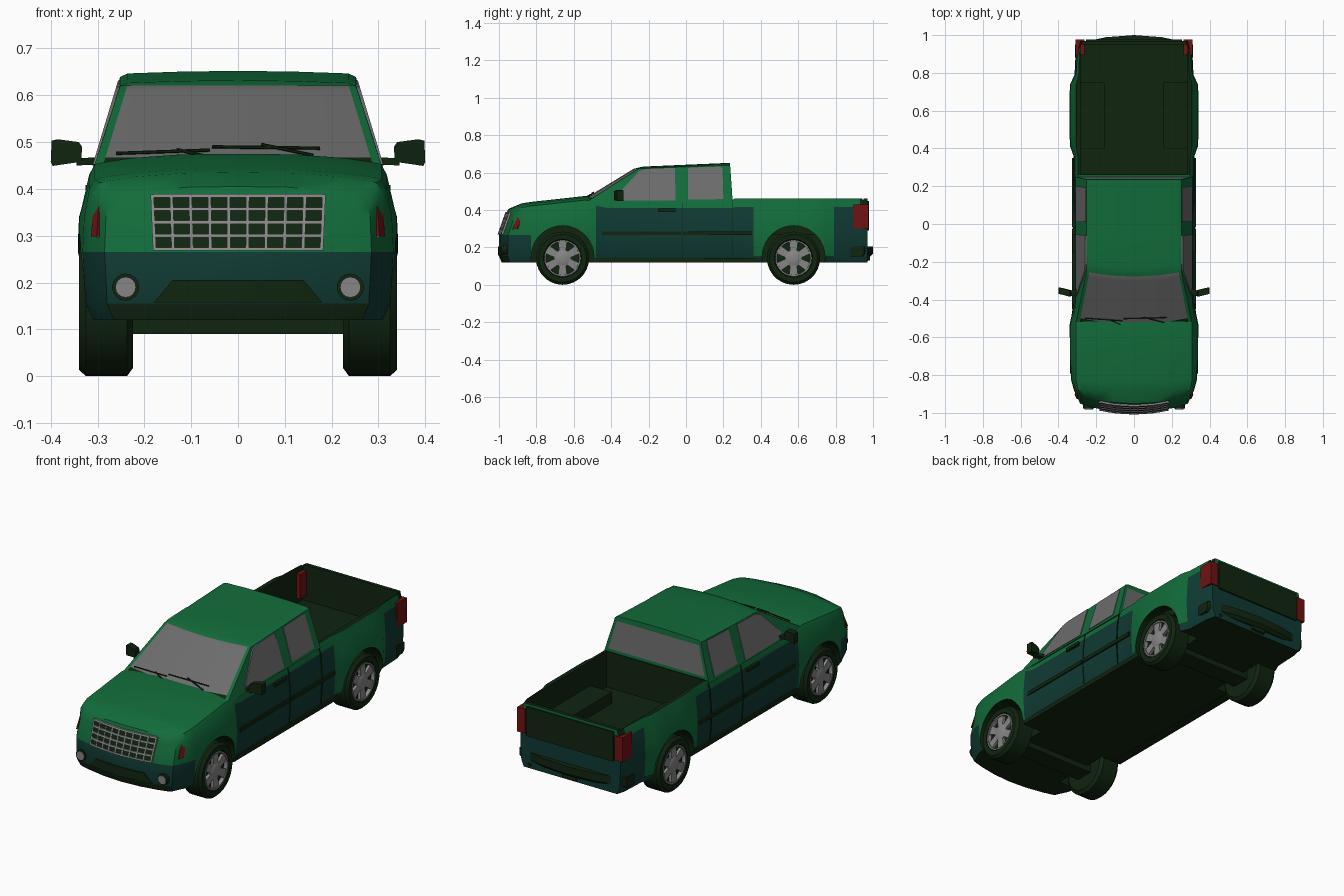
import bpy, bmesh, math
from mathutils import Vector, Matrix

if "Cube" in bpy.data.objects:
    bpy.data.objects.remove(bpy.data.objects["Cube"])

def mat(name, *c):
    m = bpy.data.materials.new(name)
    m.diffuse_color = (*c, 1)
    m.use_nodes = True
    m.node_tree.nodes["Principled BSDF"].inputs["Base Color"].default_value = m.diffuse_color
    return m

GREEN = mat("green paint", 0.006, 0.15, 0.043)
TEAL = mat("dark teal paint", 0.005, 0.042, 0.033)
DARK = mat("dark trim", 0.005, 0.018, 0.005)
GLASS = mat("grey glass", 0.15, 0.15, 0.15)
METAL = mat("grey metal", 0.24, 0.24, 0.24)
RED = mat("red lamp", 0.16, 0.006, 0.006)
MATS = [GREEN, TEAL, DARK, GLASS, METAL, RED]

def finish(name, bm, m=None):
    bmesh.ops.recalc_face_normals(bm, faces=bm.faces)
    me = bpy.data.meshes.new(name)
    bm.to_mesh(me)
    bm.free()
    for k in ([m] if m else MATS):
        me.materials.append(k)
    ob = bpy.data.objects.new(name, me)
    bpy.context.collection.objects.link(ob)
    return ob

def shell(name, us, vs, ts, fn, m=None):
    """Closed skin of a box lattice, each point placed by fn(u, v, t)."""
    bm, cache = bmesh.new(), {}
    def p(*k):
        if k not in cache:
            cache[k] = bm.verts.new(fn(us[k[0]], vs[k[1]], ts[k[2]]))
        return cache[k]
    n = (len(us) - 1, len(vs) - 1, len(ts) - 1)
    for ax in range(3):
        a, b = (ax + 1) % 3, (ax + 2) % 3
        for end in (0, n[ax]):
            for i in range(n[a]):
                for j in range(n[b]):
                    quad = []
                    for di, dj in ((0, 0), (1, 0), (1, 1), (0, 1)):
                        k = [0, 0, 0]
                        k[ax], k[a], k[b] = end, i + di, j + dj
                        quad.append(p(*k))
                    bm.faces.new(quad)
    return finish(name, bm, m)

def box(name, x, y, z, m):
    return shell(name, x, z, y, lambda a, b, c: (a, c, b), m)

def panel(name, cols, shift, m):
    """Thin strip: cols are (low, high) outer points, shift points inward."""
    bm, s = bmesh.new(), Vector(shift)
    rings = [[bm.verts.new(q) for q in (Vector(a), Vector(b), Vector(b) + s, Vector(a) + s)] for a, b in cols]
    for r, q in zip(rings, rings[1:]):
        for i in range(4):
            bm.faces.new((r[i], r[(i + 1) % 4], q[(i + 1) % 4], q[i]))
    bm.faces.new(rings[0])
    bm.faces.new(rings[-1])
    return finish(name, bm, m)

def prism(name, pts, vec, m):
    bm = bmesh.new()
    f = bm.faces.new([bm.verts.new(q) for q in pts])
    g = bmesh.ops.extrude_face_region(bm, geom=[f])
    bmesh.ops.translate(bm, vec=vec, verts=[e for e in g["geom"] if isinstance(e, bmesh.types.BMVert)])
    # extrude keeps the source face, so the prism is closed
    return finish(name, bm, m)

def rod(name, p, q, r, m, seg=8):
    p, q = Vector(p), Vector(q)
    d = q - p
    bm = bmesh.new()
    bmesh.ops.create_cone(bm, cap_ends=True, segments=seg, radius1=r, radius2=r, depth=d.length,
                          matrix=Matrix.Translation((p + q) / 2) @ d.to_track_quat('Z', 'Y').to_matrix().to_4x4())
    return finish(name, bm, m)

# ---- lower body hull: rows are (y, half width, top height)
ROWS = [(-.99, .285, .405), (-.88, .318, .435), (-.83, .332, .443), (-.70, .342, .457), (-.54, .342, .475),
        (-.48, .33, .468), (-.42, .322, .455), (0, .322, .455), (.25, .32, .455), (.26, .32, .46),
        (.36, .32, .46), (.41, .338, .46), (.5, .343, .46), (.66, .343, .46), (.74, .338, .46),
        (.79, .315, .46), (.93, .308, .46), (.97, .295, .46)]
US = [-1, -.93, -.75, -.4, 0, .4, .75, .93, 1]

def front_y(x, z):
    return -1 + .6 * x * x + .35 * max(0, z - .265) + .4 * max(0, .155 - z)

def side(w, top, v):
    z = (.12, .155, .265, .34, top - .045, top)[v]
    x = (.93 * w, .98 * w, w, .99 * w, min(.97 * w, .318), min(.93 * w, .306))[v]
    return x, z

def hull(u, v, t):
    y, w, top = t
    x, z = side(w, top, v)
    x *= u
    if v == 5 and y < -.45:
        z -= .022 * abs(u) ** 3
    if t is ROWS[0]:
        y = front_y(x, z)
    return x, y, z

body = shell("body", US, range(6), ROWS, hull)

# ---- cut the wheel arches and the cargo bed
WHEELS_Y = (-.66, .575)
cutters = [box("bed_cutter", (-.283, .283), (.262, .95), (.27, .6), DARK)]
for s in (-1, 1):
    for wy in WHEELS_Y:
        cutters.append(rod("arch_cutter", (s * .2, wy, .148), (s * .42, wy, .148), .168, DARK, 36))
bpy.context.view_layer.objects.active = body
for c in cutters:
    mod = body.modifiers.new("cut", 'BOOLEAN')
    mod.operation, mod.solver, mod.object = 'DIFFERENCE', 'EXACT', c
    bpy.ops.object.modifier_apply(modifier=mod.name)
for c in cutters:
    bpy.data.objects.remove(c)
body.data.materials.clear()
for k in MATS:
    body.data.materials.append(k)

# two-tone paint by position
for f in body.data.polygons:
    x, y, z = f.center
    n = f.normal
    arch = any(math.hypot(y - wy, z - .148) < .172 for wy in WHEELS_Y) and (abs(n.x) < .5 or abs(x) < .25)
    bed = abs(x) < .288 and .255 < y < .955 and z > .262
    if arch or bed or n.z < -.6 or (n.z > .7 and y > .255) or (z < .155 and n.y < -.5):
        f.material_index = 2
    elif (y < -.48 and z > .265) or z > .42 or -.83 < y < -.48 or (.36 < y < .79 and z > .155):
        f.material_index = 0
    else:
        f.material_index = 1

# ---- cab with windscreen and rear window
def cab_half(v):
    return .31 - .062 * v if v < .97 else .236

def cab(u, v, t):
    x = u * cab_half(v)
    yf = -.575 + .315 * v + (.03 if v == 1 else 0) + .4 * x * x
    yr = .25 - .015 * v
    return x, yf + (yr - yf) * t, .44 + (.192 + .02 * t) * v - (.1 * x * x if v == 1 else 0)

cabin = shell("cab", [-1, -.94, -.5, 0, .5, .94, 1], [0, .14, .86, .94, 1], [0, .33, .66, 1], cab)
for f in cabin.data.polygons:
    x, y, z = f.center
    if abs(x) < .92 * cab_half((z - .44) / .2):
        if f.normal.y < -.3 and z < .62 and y < -.25:
            f.material_index = 3 if z > .465 else 2
        elif f.normal.y > .7 and .47 < z < .62:
            f.material_index = 3

# ---- side details, mirrored
SIDE_WINDOWS = {"front_side_window": [(-.385, .452), (-.36, .49), (-.25, .608), (-.21, .62), (-.06, .625), (-.055, .45)],
                "rear_side_window": [(.01, .455), (.012, .622), (.02, .627), (.185, .632), (.195, .62), (.2, .458)]}
for s in (-1, 1):
    for name, pts in SIDE_WINDOWS.items():
        prism(name, [(s * (.314 - .062 * (z - .44) / .205), y, z) for y, z in pts], (-s * .008, 0, 0), GLASS)
    for y in (-.47, -.02, .247):  # door seams
        cols = []
        for v in range(6):
            x, z = side(.324, .455, v)
            cols.append(((s * (x + .001), y - .002, z), (s * (x + .001), y + .002, z)))
        panel("door_seam", cols, (-s * .01, 0, 0), DARK)
    for y in ((-.45, -.025), (-.015, .35)):
        box("side_trim", sorted((s * .31, s * .329)), y, (.265, .285), DARK)
    box("door_handle", sorted((s * .30, s * .326)), (-.15, -.055), (.39, .408), DARK)
    box("sill", sorted((s * .27, s * .318)), (-.49, .41), (.118, .142), DARK)
    # mirrors
    prism("mirror_arm", [(s * .295, -.37, .452), (s * .345, -.385, .45), (s * .345, -.385, .465), (s * .295, -.37, .468)],
          (0, .03, 0), DARK)
    prism("mirror", [(s * .335, -.385, .458), (s * .396, -.37, .449), (s * .4, -.37, .458), (s * .398, -.37, .503),
                     (s * .385, -.373, .506), (s * .34, -.385, .5), (s * .333, -.385, .49)], (0, .035, 0), DARK)
    # lamps
    lamp = [(.215, front_y(.215, 0)), (.25, front_y(.25, 0)), (.283, front_y(.283, 0)), (.3, -.917), (.312, -.892)]
    def lamp_cols(a, b, lo, hi):
        return [((s * (x + .002), y - .012, lo), (s * (x * .985), y + .03, hi)) for x, y in lamp[a:b]]
    panel("headlight", lamp_cols(0, 4, .295, .393), (-s * .025, .03, 0), GLASS)
    panel("marker_lamp", lamp_cols(3, 5, .298, .393), (-s * .025, .02, 0), RED)
    fy = front_y(.24, .19)
    rod("fog_lamp_ring", (s * .24, fy - .012, .19), (s * .24, fy + .03, .19), .029, DARK, 16)
    rod("fog_lamp", (s * .24, fy - .016, .19), (s * .24, fy + .02, .19), .022, METAL, 16)
    box("tail_light", sorted((s * .262, s * .309)), (.895, .976), (.3, .43), RED)
    box("bed_wheel_housing", sorted((s * .155, s * .284)), (.4, .75), (.268, .33), DARK)

# ---- front panels and grille
def front_panel(name, lo, hi, m, off):
    """lo and hi are (x0, x1, z) edges laid on the curved nose."""
    cols = []
    for i in range(9):
        a, b = (e[0] + (e[1] - e[0]) * i / 8 for e in (lo, hi))
        cols.append(((a, front_y(a, lo[2]) - off, lo[2]), (b, front_y(b, hi[2]) - off, hi[2])))
    panel(name, cols, (0, .02, 0), m)

front_panel("grille_back", (-.178, .178, .268), (-.187, .187, .388), DARK, .004)
front_panel("bumper_intake", (-.18, .18, .157), (-.14, .14, .205), DARK, .004)
for i in range(5):
    z = .268 + .0285 * i
    front_panel("grille_bar", (-.18, .18, z), (-.18, .18, z + .007), METAL, .009)
for i in range(10):
    x = -.178 + .0396 * i
    front_panel("grille_post", (x * .97 - .004, x * .97 + .004, .268), (x * 1.03 - .004, x * 1.03 + .004, .388), METAL, .0085)
    # close each post into a bar with real width
    cols = [((x + d, front_y(x, .268) - .009, .268), (x * 1.03 + d, front_y(x, .388) - .009, .388)) for d in (-.0035, .0035)]
    bpy.data.objects.remove(bpy.data.objects[[o.name for o in bpy.data.objects if o.name.startswith("grille_post")][-1]])
    panel("grille_upright", cols, (0, .015, 0), METAL)

# ---- wipers
def screen(x, z):
    return x, -.575 + .315 * (z - .44) / .192 + .4 * x * x - .01, z
for a, b in (((-.26, .476), (-.06, .483)), ((-.13, .484), (-.06, .468)), ((-.055, .49), (.175, .487)), ((.05, .495), (.16, .472))):
    rod("wiper", screen(*a), screen(*b), .0035, DARK, 6)

# ---- tail
box("tailgate", (-.255, .255), (.955, .978), (.29, .447), DARK)
shell("rear_bumper", [-.312, -.28, -.15, 0, .15, .28, .312], [.15, .165, .205], [0, 1],
      lambda x, z, t: (x, (.88 if abs(x) > .3 else .94) if t == 0 else 1 - .5 * x * x - (.015 if z == .15 else 0), z), DARK)
box("hitch_plate", (-.04, .04), (.86, .985), (.13, .15), DARK)
rod("exhaust_pipe", (.24, .76, .155), (.24, .975, .138), .01, DARK)

# ---- axles and wheels
def lathe(name, prof, s, wy, m, seg=28):
    bm = bmesh.new()
    rings = [[bm.verts.new((s * x, wy + r * math.cos(2 * math.pi * i / seg), .142 + r * math.sin(2 * math.pi * i / seg)))
              for i in range(seg)] for x, r in prof]
    for a, b in zip(rings, rings[1:]):
        for i in range(seg):
            j = (i + 1) % seg
            bm.faces.new((a[i], a[j], b[j], b[i]))
    bm.faces.new(rings[0])
    bm.faces.new(rings[-1])
    return finish(name, bm, m)

for wy in WHEELS_Y:
    box("axle", (-.23, .23), (wy - .05, wy + .05), (.09, .14), DARK)
    for s in (-1, 1):
        lathe("tyre", [(.224, .06), (.224, .124), (.237, .142), (.325, .142), (.34, .128), (.338, .102), (.318, .096), (.316, .02)], s, wy, DARK)
        lathe("rim_ring", [(.316, .098), (.337, .098), (.337, .09), (.316, .088)], s, wy, METAL)
        lathe("hub", [(.31, .046), (.33, .046), (.336, .03), (.338, .015)], s, wy, METAL, 18)
        for k in range(6):
            a = math.radians(60 * k + 30)
            c, d = math.cos(a), math.sin(a)
            pts = [(s * .317, wy + r * c - h * d, .142 + r * d + h * c)
                   for r, h in ((.02, -.016), (.093, -.024), (.093, .024), (.02, .016))]
            prism("wheel_spoke", pts, (s * .015, 0, 0), METAL)

# ---- smooth the curved parts, keep edges sharp
for o in bpy.context.scene.objects:
    o.select_set(True)
bpy.context.view_layer.objects.active = body
bpy.ops.object.shade_smooth_by_angle(angle=math.radians(32))
